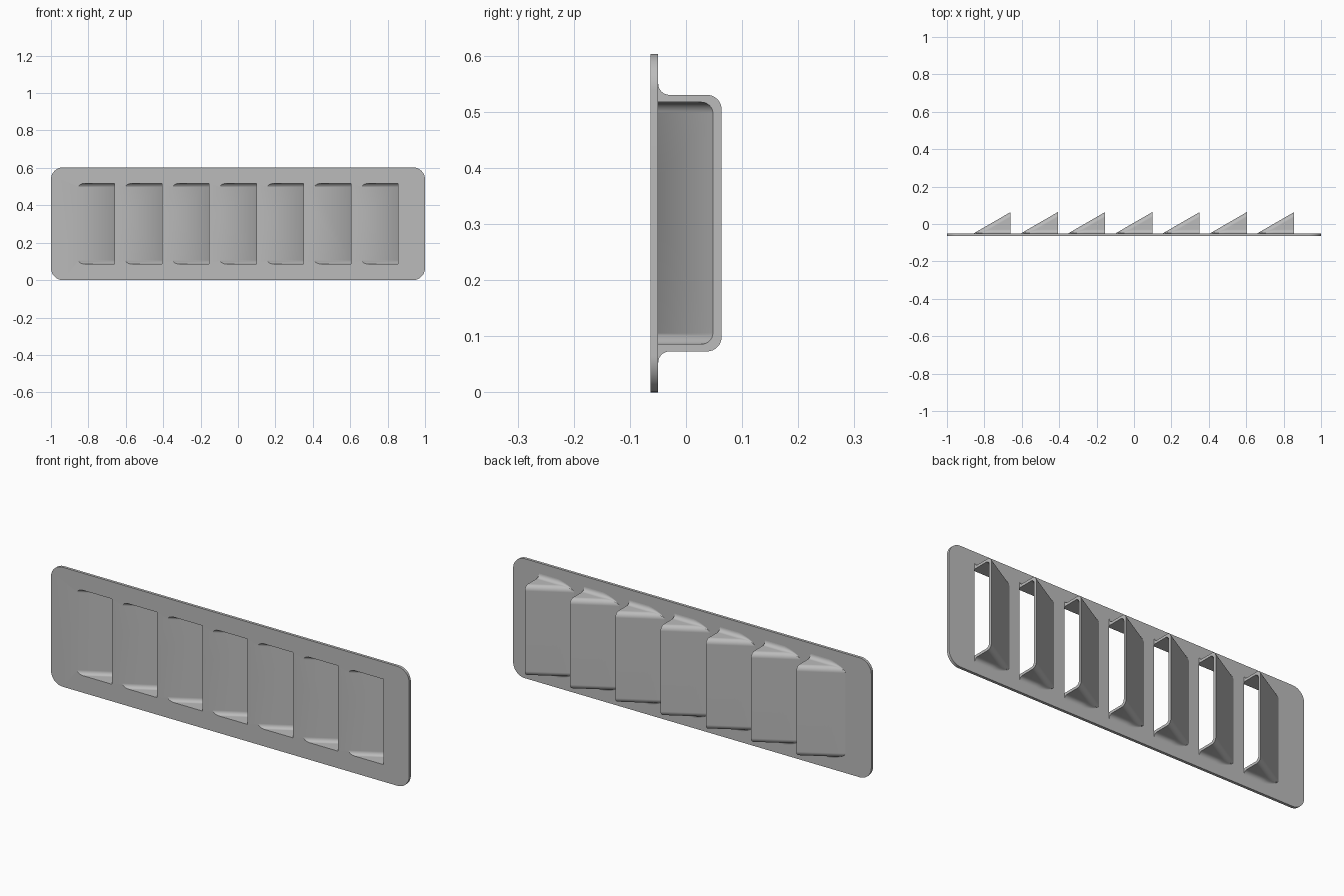
import bpy, bmesh
from math import pi, sin, cos, asin, tan, radians

if "Cube" in bpy.data.objects:
    bpy.data.objects.remove(bpy.data.objects["Cube"], do_unlink=True)

WIDTH, HEIGHT, CORNER = 2.0, 0.603, 0.065
FRONT, BACK, TOP = -0.0635, -0.0495, 0.0635
MID = HEIGHT / 2
SLOPE = tan(radians(30))
LENGTH = (TOP - BACK) / SLOPE
COUNT, PITCH = 7, 0.2527
ENDS = [(i - (COUNT - 1) / 2) * PITCH + LENGTH / 2 for i in range(COUNT)]
STEPS = 8

metal = bpy.data.materials.new("grey metal")
metal.use_nodes = True
GREY = (0.5, 0.5, 0.5, 1)
metal.diffuse_color = GREY
metal.node_tree.nodes["Principled BSDF"].inputs["Base Color"].default_value = GREY


def finish(bm, name):
    bmesh.ops.recalc_face_normals(bm, faces=bm.faces)
    mesh = bpy.data.meshes.new(name)
    bm.to_mesh(mesh)
    bm.free()
    ob = bpy.data.objects.new(name, mesh)
    bpy.context.collection.objects.link(ob)
    mesh.materials.append(metal)
    return ob


def loft(bm, sections):
    """Skin closed sections, given as (x, [(half width, y), ...])."""
    rings = []
    for x, half in sections:
        pts = [(x, y, MID + w) for w, y in half]
        pts += [(x, y, MID - w) for w, y in reversed(half)]
        rings.append([bm.verts.new(p) for p in pts])
    n = len(rings[0])
    for a, b in zip(rings, rings[1:]):
        for i in range(n):
            j = (i + 1) % n
            bm.faces.new((a[i], a[j], b[j], b[i]))
    bm.faces.new(rings[0])
    bm.faces.new(rings[-1])


def hood_section(h, w=0.2286, r=0.026):
    """Half profile: root in the plate, flared fillet, then rounded top."""
    f = min(0.02, 0.4 * h)
    start = asin(max(0, (f - h + r) / r))
    side = w - r + r * cos(start)
    half = [(side + f, BACK - 0.006)]
    for i in range(STEPS + 1):
        a = pi * 1.5 - pi / 2 * i / STEPS
        half.append((side + f + f * cos(a), BACK + f + f * sin(a)))
    for i in range(STEPS + 1):
        a = start + (pi / 2 - start) * i / STEPS
        half.append((w - r + r * cos(a), BACK + h - r + r * sin(a)))
    return half


def slot_section(top, w=0.2155, r=0.02):
    half = [(w, -0.2)]
    for i in range(STEPS + 1):
        a = pi / 2 * i / STEPS
        half.append((w - r + r * cos(a), top - r + r * sin(a)))
    return half


# Backing plate with rounded corners
bm = bmesh.new()
outline = []
for k, (sx, sz) in enumerate([(1, 1), (-1, 1), (-1, -1), (1, -1)]):
    for i in range(13):
        a = pi / 2 * (k + i / 12)
        outline.append(bm.verts.new((sx * (WIDTH / 2 - CORNER) + CORNER * cos(a), FRONT,
                                     MID + sz * (MID - CORNER) + CORNER * sin(a))))
face = bm.faces.new(outline)
side = bmesh.ops.extrude_face_region(bm, geom=[face])["geom"]
bmesh.ops.translate(bm, vec=(0, BACK - FRONT, 0),
                    verts=[v for v in side if isinstance(v, bmesh.types.BMVert)])
panel = finish(bm, "louvre_panel")

# Sloping hoods and the hollows that open them at the front and the side
hoods, slots = bmesh.new(), bmesh.new()
for end in ENDS:
    begin = end - LENGTH
    sections = []
    for i in range(17):
        t = max(0.004, (i / 16) ** 1.7)
        sections.append((begin + t * LENGTH, hood_section(t * LENGTH * SLOPE)))
    loft(hoods, sections)
    loft(slots, [(x, slot_section(BACK - 0.0155 + (x - begin) * SLOPE))
                 for x in (begin - 0.1, end + 0.0005)])

for bm, name, operation in ((hoods, "hoods", "UNION"), (slots, "slot_cutter", "DIFFERENCE")):
    tool = finish(bm, name)
    tool.hide_render = True
    mod = panel.modifiers.new(name, "BOOLEAN")
    mod.object, mod.operation, mod.solver = tool, operation, "EXACT"
    bpy.context.view_layer.objects.active = panel
    bpy.ops.object.modifier_apply(modifier=mod.name)
    bpy.data.objects.remove(tool, do_unlink=True)

# Smooth bends, crisp edges
bpy.ops.object.select_all(action="DESELECT")
panel.select_set(True)
bpy.context.view_layer.objects.active = panel
bpy.ops.object.shade_smooth_by_angle(angle=radians(30))
normals = panel.modifiers.new("even_shading", "WEIGHTED_NORMAL")
normals.keep_sharp = True
